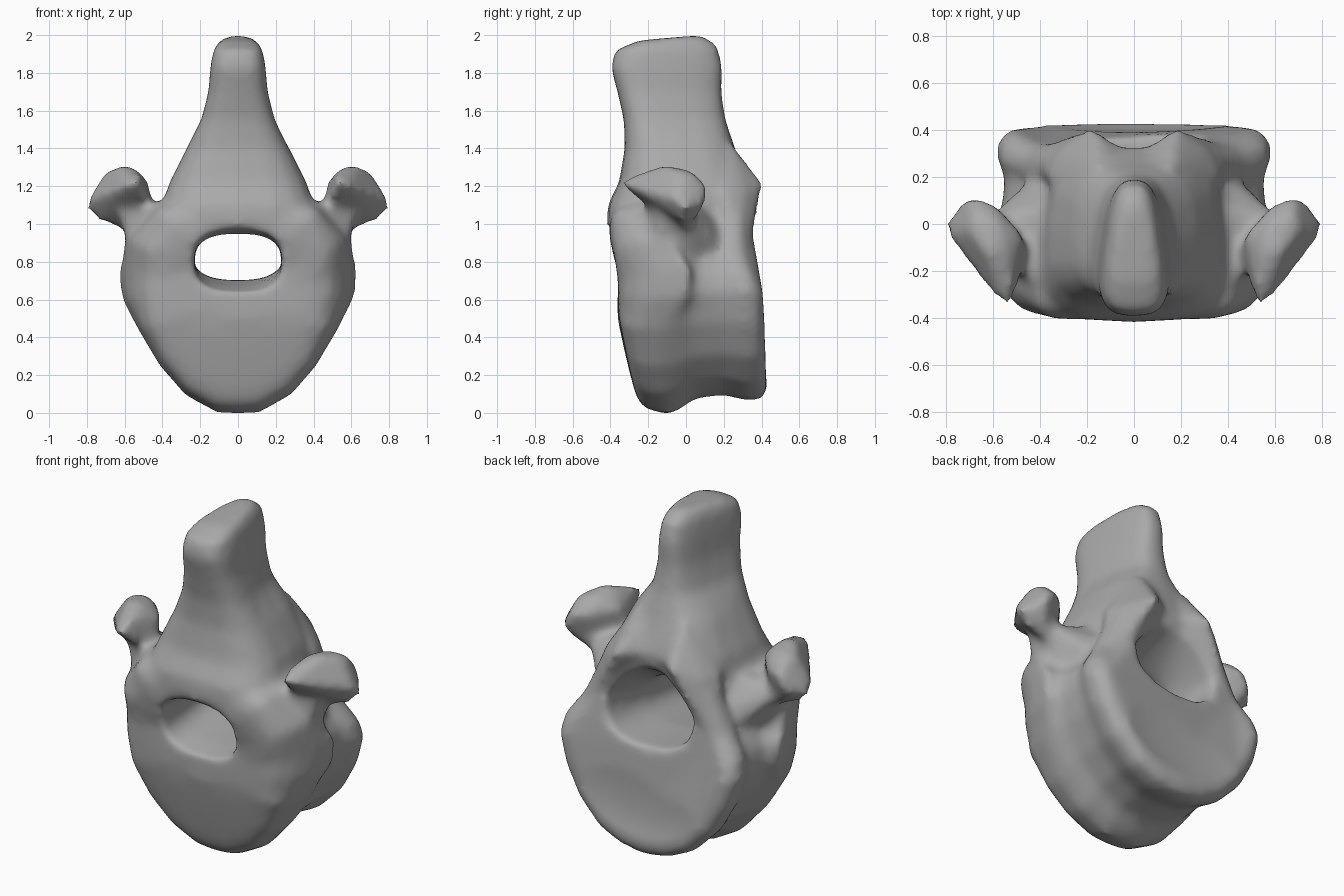
import bpy, bmesh, math
from mathutils import Vector

old = bpy.data.objects.get("Cube")
if old:
    bpy.data.objects.remove(old, do_unlink=True)

bone = bpy.data.materials.new("bone grey")
bone.use_nodes = True
GREY = (0.4, 0.4, 0.4, 1)
bone.diffuse_color = GREY
bone.node_tree.nodes["Principled BSDF"].inputs["Base Color"].default_value = GREY


def loft(bm, rings):
    """Skin a closed solid through a list of equal rings of points."""
    loops = [[bm.verts.new(p) for p in ring] for ring in rings]
    n = len(loops[0])
    new = []
    for a, b in zip(loops, loops[1:]):
        for i in range(n):
            j = (i + 1) % n
            new.append(bm.faces.new((a[i], a[j], b[j], b[i])))
    new.append(bm.faces.new(loops[0][::-1]))
    new.append(bm.faces.new(loops[-1]))
    bmesh.ops.recalc_face_normals(bm, faces=new)


def rounded(n, power):
    """Unit rounded-square points."""
    angles = [math.tau * i / n for i in range(n)]
    return [tuple(math.copysign(abs(f(a)) ** power, f(a)) for f in (math.cos, math.sin))
            for a in angles]


def hull(bm, points, side):
    """Convex lump through the points, on one side of the model."""
    vs = [bm.verts.new((x * side, y, z)) for x, y, z in points]
    res = bmesh.ops.convex_hull(bm, input=vs)
    faces = [g for g in res["geom"] if isinstance(g, bmesh.types.BMFace)]
    bmesh.ops.recalc_face_normals(bm, faces=faces)


def make_object(name, bm):
    me = bpy.data.meshes.new(name)
    bm.to_mesh(me)
    bm.free()
    ob = bpy.data.objects.new(name, me)
    bpy.context.collection.objects.link(ob)
    return ob


def mirror_outline(half):
    return half + [(-x, z) for x, z in half[::-1] if x > 0]


bm = bmesh.new()

# Body with pedicles: blend from the front outline to the back outline
front = mirror_outline([(0, -.01), (.12, 0), (.28, .09), (.41, .24), (.53, .44), (.62, .61),
                        (.635, .75), (.6, .93), (.43, 1.1), (.25, 1.12), (0, 1.12)])
back = mirror_outline([(0, .06), (.15, .08), (.3, .15), (.44, .29), (.54, .47), (.59, .64),
                       (.57, .74), (.48, .87), (.37, 1.1), (.2, 1.16), (0, 1.18)])
body = []
for y, t, s in [(-.362, 0, .2), (-.36, 0, .45), (-.355, 0, .65), (-.35, 0, .78), (-.34, 0, .88),
                (-.31, 0, .95), (-.2, 0, 1), (-.1, .3, .99), (.03, .8, .95),
                (.2, 1, .94), (.33, 1, 1), (.4, 1, .98), (.43, 1, .88)]:
    ring = []
    for (xf, zf), (xb, zb) in zip(front, back):
        x, z = (xf + (xb - xf) * t) * s, .6 + (zf + (zb - zf) * t - .6) * s
        # Front leans back low down, curves away at the sides, swells at the brow
        brow = max(0, 1 - ((z - 1) / .24) ** 2)
        shift = (1 - t) * (.2 * max(0, .5 - z) + 5 * max(0, abs(x) - .42) ** 2 - .055 * brow)
        # Rear rim steps in above the body
        if y > .3:
            shift = -min(.1, .45 * max(0, z - .66)) - .3 * x ** 4
        ring.append((x, y + shift, z))
    body.append(ring)
loft(bm, body)

# Lamina and spinous process: rounded sections stacked upwards
spine = []
for z, w, y0, y1, tilt in [(.88, .4, -.36, .25, 0), (1.0, .43, -.42, .29, 0), (1.1, .4, -.415, .31, 0),
                           (1.22, .36, -.355, .33, 0), (1.4, .27, -.325, .26, 0), (1.55, .18, -.33, .21, 0),
                           (1.7, .145, -.365, .19, 0), (1.83, .135, -.4, .195, 0),
                           (1.93, .12, -.375, .17, .01), (1.985, .085, -.25, .09, .015)]:
    spine.append([(w * u * (1 - (.28 if z > 1.5 else .08) * v),
                   (y0 + y1) / 2 + (y1 - y0) / 2 * v, z + tilt * v)
                  for u, v in rounded(20, .65)])
loft(bm, spine)

for side in (1, -1):
    # Transverse process: knob
    hull(bm, [(.53, -.365, 1.22), (.49, -.27, 1.14), (.6, -.31, 1.2), (.55, -.12, 1.3), (.63, -.12, 1.31),
              (.47, -.05, 1.22), (.81, 0, 1.08), (.79, -.06, 1.13), (.69, .12, 1.19), (.72, .11, 1.11),
              (.58, .08, 1.21), (.45, -.1, 1.12), (.67, .06, 1.03), (.74, -.02, 1.02), (.58, 0, .95),
              (.71, -.02, 1.27), (.52, -.26, 1.26), (.68, .05, 1.27), (.58, 0, 1.29)], side)
    # Transverse process: neck
    hull(bm, [(.63, -.14, 1.05), (.62, .03, 1.05), (.42, -.25, 1.11), (.41, .06, 1.11), (.58, -.17, .86),
              (.54, .0, .82), (.35, -.25, .95), (.35, .22, .95), (.62, -.05, 1.05), (.46, .18, .88)], side)
    # Rear articular process
    hull(bm, [(.18, .415, 1.21), (.0, .29, 1.22), (.32, .31, 1.16), (.16, .24, 1.43), (.05, .23, 1.4),
              (.28, .35, 1.02), (.42, .24, .95), (.37, .2, 1.16), (.3, .1, 1.2), (.1, .1, 1.38),
              (.46, .3, .8), (.38, .34, .85)], side)

vertebra = make_object("vertebra", bm)

# Canal: low oval in front, tall pointed opening behind
bm = bmesh.new()
loft(bm, [[(w * u * (1 - point * max(0, v)), y, (z0 + z1) / 2 + (z1 - z0) / 2 * v)
           for u, v in rounded(24, .75)]
          for y, w, z0, z1, point in [(-.6, .26, .6, 1.0, 0), (-.38, .235, .635, .965, 0),
                                      (-.22, .23, .67, .945, 0), (.05, .24, .7, .98, .15),
                                      (.3, .27, .7, 1.13, .5), (.6, .3, .7, 1.2, .6)]])
cutter = make_object("canal_cutter", bm)

# Shallow dish in the rear face of the body
bm = bmesh.new()
bmesh.ops.create_uvsphere(bm, u_segments=32, v_segments=16, radius=1)
for v in bm.verts:
    v.co = Vector((v.co.x * .46, .45 + v.co.y * .06, .45 + v.co.z * .3))
dish = make_object("dish_cutter", bm)


# Fuse the parts, cut the openings and soften
def remesh(size):
    m = vertebra.modifiers.new("fuse", 'REMESH')
    m.mode = 'VOXEL'
    m.voxel_size = size


remesh(.02)
for tool in (cutter, dish):
    tool.hide_render = True
    m = vertebra.modifiers.new("cut", 'BOOLEAN')
    m.operation = 'DIFFERENCE'
    m.solver = 'EXACT'
    m.object = tool
remesh(.02)
m = vertebra.modifiers.new("soften", 'SMOOTH')
m.factor = .5
m.iterations = 14

deps = bpy.context.evaluated_depsgraph_get()
final = bpy.data.meshes.new_from_object(vertebra.evaluated_get(deps))
vertebra.modifiers.clear()
vertebra.data = final
for tool in (cutter, dish):
    bpy.data.objects.remove(tool, do_unlink=True)

# Stand it on the floor
floor = min(v.co.z for v in final.vertices)
for v in final.vertices:
    v.co.z -= floor

final.materials.clear()
final.materials.append(bone)
final.shade_smooth()
